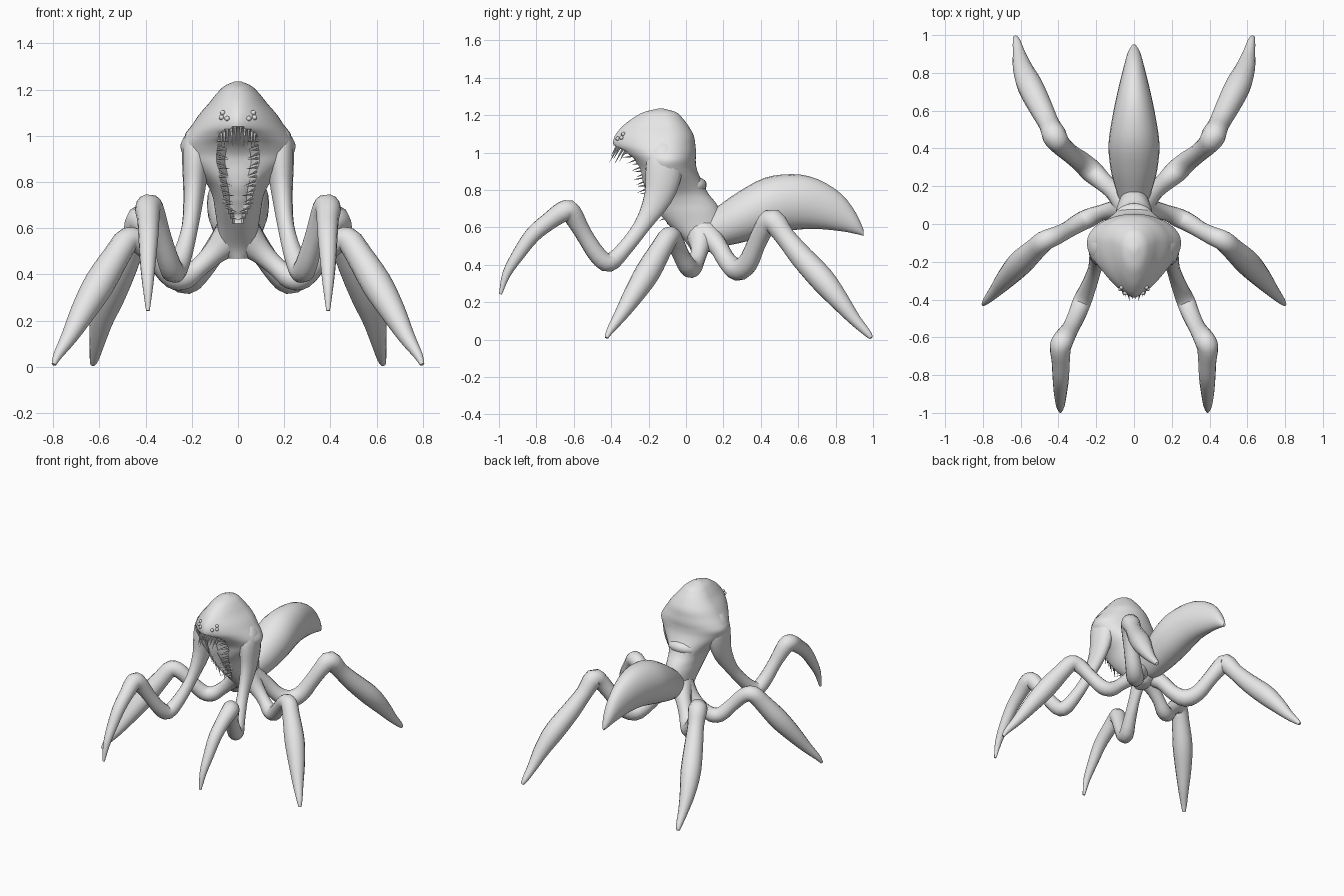
import bpy, bmesh, math
from mathutils import Vector

if "Cube" in bpy.data.objects:
    bpy.data.objects.remove(bpy.data.objects["Cube"])

skin = bpy.data.materials.new("grey_skin")
skin.diffuse_color = (0.8, 0.8, 0.8, 1)
skin.use_nodes = True
skin.node_tree.nodes["Principled BSDF"].inputs["Base Color"].default_value = skin.diffuse_color


def spline(pts, n):
    """Catmull-Rom samples through rows of any length."""
    out = []
    for i in range(len(pts) - 1):
        a, b, c, d = (pts[min(max(k, 0), len(pts) - 1)] for k in range(i - 1, i + 3))
        for s in range(n):
            t = s / n
            out.append([0.5 * (2 * q + (r - p) * t + (2 * p - 5 * q + 4 * r - w) * t * t
                               + (3 * q - p - 3 * r + w) * t ** 3)
                        for p, q, r, w in zip(a, b, c, d)])
    out.append(list(pts[-1]))
    return out


def finish(name, bm, angle=50, mirror=False):
    bmesh.ops.recalc_face_normals(bm, faces=bm.faces)
    me = bpy.data.meshes.new(name)
    bm.to_mesh(me)
    bm.free()
    me.materials.append(skin)
    ob = bpy.data.objects.new(name, me)
    bpy.context.collection.objects.link(ob)
    bpy.ops.object.select_all(action='DESELECT')
    ob.select_set(True)
    bpy.context.view_layer.objects.active = ob
    bpy.ops.object.shade_smooth_by_angle(angle=math.radians(angle))
    if mirror:
        ob.modifiers.new("mirror", 'MIRROR')
    return ob


def loft(name, rings, mirror=False):
    bm = bmesh.new()
    vr = [[bm.verts.new(p) for p in ring] for ring in rings]
    n = len(vr[0])
    for a, b in zip(vr, vr[1:]):
        for i in range(n):
            bm.faces.new((a[i], a[(i + 1) % n], b[(i + 1) % n], b[i]))
    bm.faces.new(vr[0])
    bm.faces.new(vr[-1])
    return finish(name, bm, mirror=mirror)


def limb(name, pts, sides=14):
    """Tube along x, y, z, radius points, with an optional depth stretch."""
    path = spline([(*p, 1)[:5] for p in pts], 3)
    pos = [Vector(p[:3]) for p in path]
    rings, side = [], Vector((1, 0, 0))
    for i, p in enumerate(pos):
        tan = (pos[min(i + 1, len(pos) - 1)] - pos[max(i - 1, 0)]).normalized()
        side = (side - tan * side.dot(tan)).normalized()
        up = tan.cross(side) * path[i][4]
        r = max(path[i][3], 0.004)
        rings.append([p + r * (side * math.cos(2 * math.pi * k / sides)
                               + up * math.sin(2 * math.pi * k / sides)) for k in range(sides)])
    return loft(name, rings, mirror=True)


# Three pairs of legs, the front pair hanging from the sides of the hood
limb("front_leg", [
    (.12, -.1, 1.07, .03, 1.3), (.165, -.115, .99, .066, 1.3), (.182, -.12, .89, .06, 1.65),
    (.19, -.15, .76, .047, 1.65),
    (.207, -.235, .61, .036, 1.25), (.24, -.33, .485, .042), (.275, -.41, .412, .05),
    (.30, -.475, .455, .048), (.335, -.55, .57, .045), (.375, -.615, .68, .056),
    (.39, -.655, .685, .056), (.388, -.73, .635, .048), (.388, -.82, .56, .043),
    (.39, -.9, .45, .034), (.39, -.96, .35, .023), (.39, -.992, .243, .008)])
limb("middle_leg", [
    (.03, .08, .56, .085), (.1, .075, .495, .052), (.17, .06, .43, .042), (.23, .035, .385, .05),
    (.285, .01, .39, .05), (.35, -.03, .46, .045), (.42, -.065, .535, .05), (.475, -.09, .55, .055),
    (.52, -.13, .49, .058), (.6, -.205, .36, .067), (.67, -.28, .24, .055), (.73, -.35, .13, .036),
    (.78, -.405, .05, .02), (.797, -.425, .01, .01)])
limb("rear_leg", [
    (.03, .1, .57, .08), (.1, .17, .5, .052), (.16, .22, .42, .05), (.22, .275, .375, .06),
    (.28, .33, .41, .055), (.34, .375, .51, .05), (.39, .42, .6, .055), (.42, .465, .635, .065),
    (.45, .53, .55, .055), (.495, .62, .44, .063), (.55, .73, .32, .068), (.588, .82, .21, .053),
    (.608, .9, .11, .034), (.622, .97, .035, .02), (.63, .99, .01, .01)])

# Abdomen: y, top, bottom, half width
rings = []
for y, top, bot, w in spline([
        (.1, .66, .52, .07), (.18, .72, .5, .095), (.28, .79, .515, .122), (.42, .865, .55, .135),
        (.57, .885, .585, .114), (.7, .86, .592, .087), (.83, .78, .58, .055),
        (.91, .675, .565, .032), (.95, .585, .555, .008)], 3):
    rings.append([(w * math.cos(a), y, (top + bot) / 2 + (top - bot) / 2 * math.sin(a))
                  for a in (2 * math.pi * k / 24 for k in range(24))])
loft("abdomen", rings)

# Torso and hooded head: z, half width, back, middle, front, snout sharpness
rows = spline([
    (.47, .045, .13, .08, .03, 1), (.52, .08, .19, .09, .0, 1), (.6, .088, .2, .06, -.08, 1),
    (.68, .1, .185, .02, -.165, 1), (.73, .108, .16, -.02, -.21, 1), (.78, .128, .12, -.06, -.235, 1),
    (.83, .17, .095, -.09, -.245, 1), (.88, .216, .07, -.105, -.25, 1), (.92, .239, .056, -.105, -.262, 1.1),
    (.96, .249, .052, -.1, -.295, 1.25), (1.0, .23, .054, -.1, -.35, 1.45),
    (1.04, .203, .05, -.1, -.388, 1.5), (1.09, .17, .042, -.1, -.38, 1.4),
    (1.14, .127, .015, -.1, -.34, 1.2), (1.18, .095, -.015, -.11, -.29, 1.05),
    (1.215, .06, -.05, -.12, -.23, 1), (1.235, .015, -.12, -.135, -.15, 1)], 4)
MOUTH = [(.62, 0), (.64, .025), (.7, .05), (.78, .07), (.88, .083), (.96, .086),
         (1.0, .078), (1.025, .05), (1.035, 0)]


def mouth_half(z):
    for (z0, w0), (z1, w1) in zip(MOUTH, MOUTH[1:]):
        if z0 <= z <= z1:
            return w0 + (w1 - w0) * (z - z0) / (z1 - z0)
    return 0


def front_y(x, z):
    _, w, _, mid, front, p = min(rows, key=lambda r: abs(r[0] - z))
    s = min(abs(x) / w, 1) ** (1 / p)
    return mid + (front - mid) * math.sqrt(1 - s * s)


rings = []
SEG = 72
for z, w, back, mid, front, p in rows:
    ring = []
    for k in range(SEG):
        t = 2 * math.pi * k / SEG
        s, c = math.sin(t), math.cos(t)
        if c >= 0:
            ring.append((w * s, mid + (back - mid) * c, z))
            continue
        x, y = w * math.copysign(abs(s) ** p, s), mid - (front - mid) * c
        m = mouth_half(z)
        if abs(x) < m:  # hollow of the mouth
            y += 0.07 * min(1, m / .06) * min(1, 3 * (1 - abs(x) / m))
        ring.append((x, y, z))
    rings.append(ring)
loft("head_and_torso", rings)


def ball(name, loc, scale, tilt=0, mirror=False):
    bm = bmesh.new()
    bmesh.ops.create_uvsphere(bm, u_segments=20, v_segments=10, radius=1)
    for v in bm.verts:
        v.co = Vector((v.co.x * scale[0], v.co.y * scale[1], v.co.z * scale[2]))
        y, z = v.co.y, v.co.z
        v.co.y = y * math.cos(tilt) - z * math.sin(tilt)
        v.co.z = y * math.sin(tilt) + z * math.cos(tilt)
        v.co += Vector(loc)
    finish(name, bm, mirror=mirror)


# Soft ridge on the back of the neck
ball("neck_ridge", (0, .02, .81), (.112, .094, .055), .3)

# Small eyes on the brow
for name, x, z in (("inner_eye", .047, 1.075), ("outer_eye", .072, 1.08), ("upper_eye", .066, 1.1)):
    ball(name, (x, front_y(x, z) - .003, z), (.011, .011, .011), mirror=True)

# Teeth around the rim of the mouth
bm = bmesh.new()


def tooth(base, direction, length, r):
    d = direction.normalized()
    u = d.orthogonal().normalized()
    v = d.cross(u)
    ring = [bm.verts.new(base - d * .012 + r * (u * math.cos(a) + v * math.sin(a)))
            for a in (2 * math.pi * k / 6 for k in range(6))]
    tip = bm.verts.new(base + d * length)
    for i in range(6):
        bm.faces.new((ring[i], ring[(i + 1) % 6], tip))
    bm.faces.new(ring)


for i in range(19):  # side rows
    z = .65 + .35 * i / 18
    x = mouth_half(z)
    tooth(Vector((x, front_y(x, z) + .006, z)), Vector((-.65, -.7, -.3 + .2 * (i % 2))),
          .05 + .012 * (i % 3), .006)
for x, length in ((.012, .065), (.03, .1), (.047, .075), (.062, .095), (.074, .075)):  # upper fangs
    z = 1.035 - 4 * x * x
    tooth(Vector((x, front_y(x, z) + .008, z)), Vector((-.08, -.55, -1)), length, .008)
finish("teeth", bm, 40, mirror=True)
